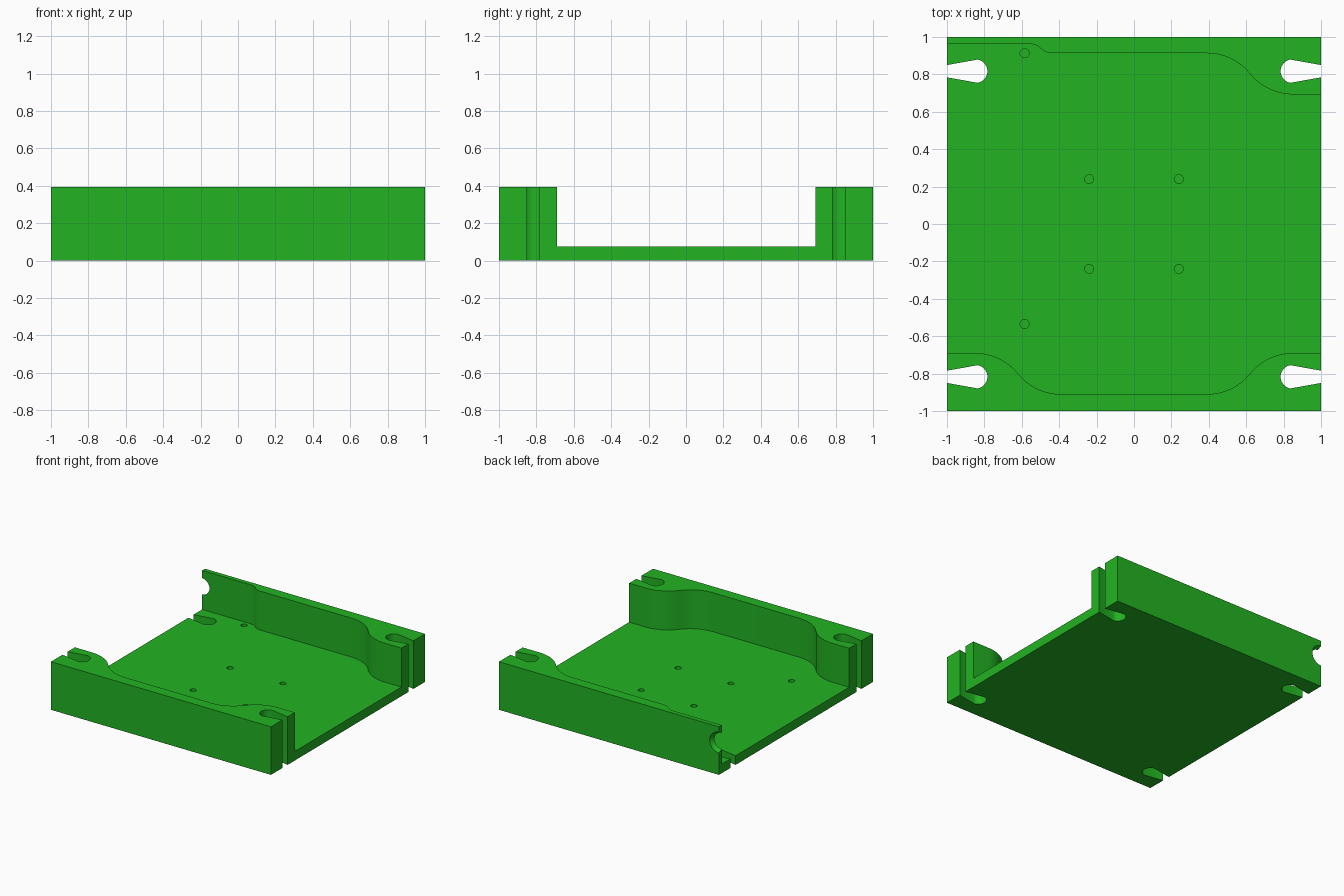
import bpy, bmesh, math
from mathutils import Matrix

if "Cube" in bpy.data.objects:
    bpy.data.objects.remove(bpy.data.objects["Cube"])

HEIGHT, FLOOR = 0.395, 0.075

green = bpy.data.materials.new("green")
green.diffuse_color = (0.016, 0.45, 0.016, 1)
green.use_nodes = True
green.node_tree.nodes["Principled BSDF"].inputs["Base Color"].default_value = green.diffuse_color


def prism(name, outline, z0, z1):
    """Closed solid from a plan outline."""
    bm = bmesh.new()
    face = bm.faces.new([bm.verts.new((x, y, z0)) for x, y in outline])
    top = bmesh.ops.extrude_face_region(bm, geom=[face])["geom"]
    for v in top:
        if isinstance(v, bmesh.types.BMVert):
            v.co.z = z1
    bmesh.ops.recalc_face_normals(bm, faces=bm.faces)
    return finish(name, bm)


def finish(name, bm):
    mesh = bpy.data.meshes.new(name)
    bm.to_mesh(mesh)
    bm.free()
    obj = bpy.data.objects.new(name, mesh)
    bpy.context.collection.objects.link(obj)
    mesh.materials.append(green)
    return obj


def cone(name, r1, r2, depth, matrix):
    bm = bmesh.new()
    bmesh.ops.create_cone(bm, cap_ends=True, segments=32, radius1=r1,
                          radius2=r2, depth=depth, matrix=matrix)
    return finish(name, bm)


def s_curve(x0, y0, x1, y1, n=12):
    """Two equal tangent arcs joining two horizontal lines."""
    hx, hy = (x1 - x0) / 2, (y1 - y0) / 2
    r = (hx * hx + hy * hy) / (2 * abs(hy))
    amax, sx, sy = math.asin(abs(hx) / r), math.copysign(1, hx), math.copysign(1, hy)
    arc = [(r * math.sin(amax * i / n) * sx, r * (1 - math.cos(amax * i / n)) * sy)
           for i in range(n + 1)]
    return ([(x0 + dx, y0 + dy) for dx, dy in arc]
            + [(x1 - dx, y1 - dy) for dx, dy in arc[-2::-1]])


# Solid block that everything is cut from
tray = prism("mounting_tray", [(-1, -1), (1, -1), (1, 1), (-1, 1)], 0, HEIGHT)

# Open pocket between the two curved side walls
pocket = [(-1.2, -0.69)]
pocket += s_curve(-0.85, -0.69, -0.39, -0.91)
pocket += s_curve(0.39, -0.91, 0.85, -0.69)
pocket += [(1.2, -0.69), (1.2, 0.693)]
pocket += s_curve(0.85, 0.693, 0.39, 0.913)
pocket += s_curve(-0.435, 0.913, -0.56, 0.963, 6)
pocket += [(-1.2, 0.963)]
cutters = [prism("pocket_cutter", pocket, FLOOR, 0.6)]

# Keyhole slots in the four corners: round end tapering to a narrow mouth
CX, CY, R = 0.847, 0.817, 0.063
for sx in (-1, 1):
    for sy in (-1, 1):
        arc = [math.radians(100 + 160 * i / 20) for i in range(21)]
        slot = [(CX + R * math.cos(a), CY + R * math.sin(a)) for a in arc]
        slot += [(1.0, CY - 0.033), (1.1, CY - 0.013), (1.1, CY + 0.013), (1.0, CY + 0.033)]
        cutters.append(prism("slot_cutter", [(sx * x, sy * y) for x, y in slot], -0.2, 0.6))

# Blind screw holes in the floor
for x, y in [(-0.24, 0.24), (0.24, 0.24), (-0.24, -0.24), (0.24, -0.24),
             (-0.585, 0.913), (-0.585, -0.535)]:
    cutters.append(cone("hole_cutter", 0.024, 0.024, 0.1,
                        Matrix.Translation((x, y, FLOOR))))

# Flared half-round cable notch at the end of the thin wall
cutters.append(cone("notch_cutter", 0.095, 0.055, 0.08,
                    Matrix.Translation((-1, 0.98, 0.265)) @ Matrix.Rotation(math.pi / 2, 4, "X")))

# Apply the cuts, then drop the cutters
bpy.context.view_layer.objects.active = tray
for cutter in cutters:
    mod = tray.modifiers.new("cut", "BOOLEAN")
    mod.operation, mod.solver, mod.object = "DIFFERENCE", "EXACT", cutter
    bpy.ops.object.modifier_apply(modifier=mod.name)
for cutter in cutters:
    bpy.data.objects.remove(cutter)

tray.data.materials.clear()
tray.data.materials.append(green)
for p in tray.data.polygons:
    p.material_index = 0
bpy.ops.object.select_all(action="DESELECT")
tray.select_set(True)
bpy.ops.object.shade_smooth_by_angle(angle=math.radians(30))
